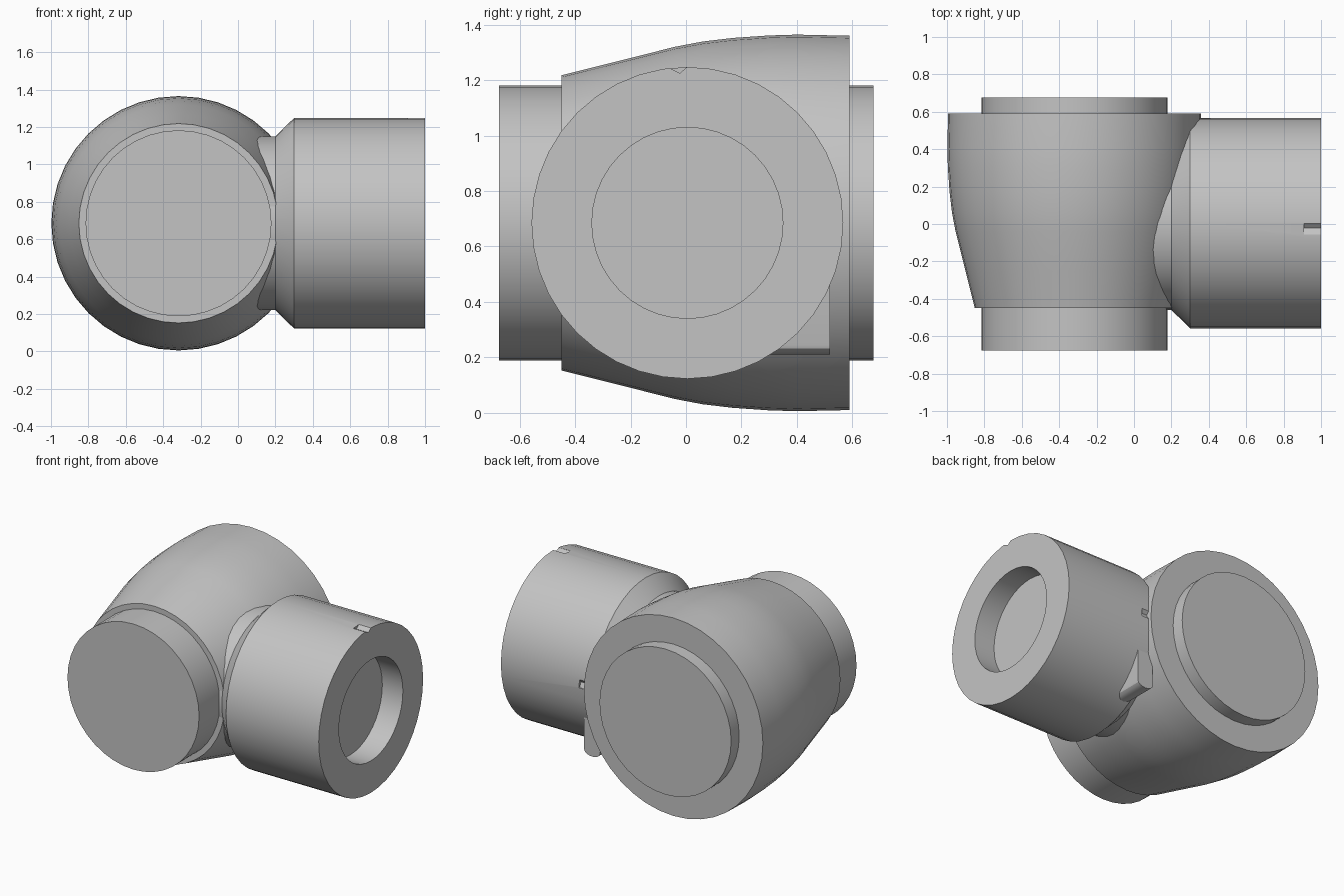
import bpy, math
from mathutils import Matrix, Vector

cube = bpy.data.objects.get("Cube")
if cube:
    bpy.data.objects.remove(cube, do_unlink=True)

grey = bpy.data.materials.new("light_grey")
grey.use_nodes = True
colour = (0.55, 0.55, 0.55, 1)
grey.diffuse_color = colour
grey.node_tree.nodes["Principled BSDF"].inputs["Base Color"].default_value = colour

CZ = 0.685            # height shared by both axes
BX = -0.318           # body axis offset


def make(name, verts, faces):
    mesh = bpy.data.meshes.new(name)
    mesh.from_pydata(verts, [], faces)
    mesh.materials.append(grey)
    ob = bpy.data.objects.new(name, mesh)
    bpy.context.collection.objects.link(ob)
    return ob


def smooth(ob):
    bpy.ops.object.select_all(action='DESELECT')
    ob.select_set(True)
    bpy.context.view_layer.objects.active = ob
    bpy.ops.object.shade_smooth_by_angle(angle=math.radians(25))


def lathe(name, profile, axis, sides=40):
    """Closed solid from (position along axis, radius) pairs."""
    verts, faces = [], []
    for pos, r in profile:
        for i in range(sides):
            a = math.tau * i / sides
            u, v = r * math.cos(a), r * math.sin(a)
            verts.append((BX + u, pos, CZ - v) if axis == 'Y' else (pos, 0.005 + u, CZ + v))
    for k in range(len(profile) - 1):
        for i in range(sides):
            j = (i + 1) % sides
            faces.append((k * sides + i, k * sides + j, (k + 1) * sides + j, (k + 1) * sides + i))
    last = (len(profile) - 1) * sides
    faces.append(tuple(reversed(range(sides))))
    faces.append(tuple(range(last, last + sides)))
    # outward normals
    faces = [tuple(f) for f in faces]
    ob = make(name, verts, faces)
    import bmesh
    bm = bmesh.new()
    bm.from_mesh(ob.data)
    bmesh.ops.recalc_face_normals(bm, faces=bm.faces)
    bm.to_mesh(ob.data)
    bm.free()
    return ob


def prism(name, outline, start, end, place):
    """Extrude a 2D outline; place maps (a, b, depth) to a 3D point."""
    n = len(outline)
    verts = [place(a, b, d) for d in (start, end) for a, b in outline]
    faces = [tuple(reversed(range(n))), tuple(range(n, 2 * n))]
    faces += [(i, (i + 1) % n, n + (i + 1) % n, n + i) for i in range(n)]
    ob = make(name, verts, faces)
    import bmesh
    bm = bmesh.new()
    bm.from_mesh(ob.data)
    bmesh.ops.recalc_face_normals(bm, faces=bm.faces)
    bm.to_mesh(ob.data)
    bm.free()
    return ob


# bulging main body and the plain barrel that runs through it
body = lathe("main_body", [(-0.45, 0.533), (-0.25, 0.583), (-0.04, 0.636), (0.06, 0.655),
                           (0.17, 0.668), (0.3, 0.677), (0.4, 0.68), (0.59, 0.676)], 'Y')
smooth(body)
smooth(lathe("front_barrel", [(-0.675, 0.497), (-0.4, 0.497)], 'Y'))
smooth(lathe("back_barrel", [(0.5, 0.497), (0.677, 0.497)], 'Y'))

# side socket: neck, chamfer, sleeve and blind bore in one profile
socket = lathe("side_socket", [(0.0, 0.465), (0.2, 0.465), (0.3, 0.563), (1.0, 0.563),
                               (1.0, 0.345), (0.845, 0.345)], 'X')

# V-shaped notches in the sleeve
vee = [(-0.055, 0.03), (-0.055, -0.006), (-0.022, -0.022), (0.004, 0.0), (0.004, 0.03)]
top_z, back_y = CZ + 0.563, 0.568
notches = [
    prism("top_notch", vee, 0.91, 1.1, lambda a, b, d: (d, a, top_z + b)),
    prism("back_notch", vee, 0.32, 0.41, lambda a, b, d: (d, back_y + b, CZ + 0.05 + a)),
]
for cutter in notches:
    cutter.hide_render = True
    mod = socket.modifiers.new(cutter.name, 'BOOLEAN')
    mod.operation, mod.solver, mod.object = 'DIFFERENCE', 'EXACT', cutter
    bpy.ops.object.select_all(action='DESELECT')
    socket.select_set(True)
    bpy.context.view_layer.objects.active = socket
    bpy.ops.object.modifier_apply(modifier=mod.name)
    bpy.data.objects.remove(cutter, do_unlink=True)
smooth(socket)

# stop tab with a rounded lower edge, beside the sleeve
tab_x, tab_r, tab_low = 0.345, 0.06, 0.21
outline = [(tab_x + tab_r, CZ), (tab_x - tab_r, CZ)]
outline += [(tab_x - tab_r * math.cos(math.pi * i / 8),
             tab_low + 0.035 - 0.035 * math.sin(math.pi * i / 8)) for i in range(9)]
smooth(prism("stop_tab", outline, 0.05, 0.52, lambda a, b, d: (a, d, b)))
